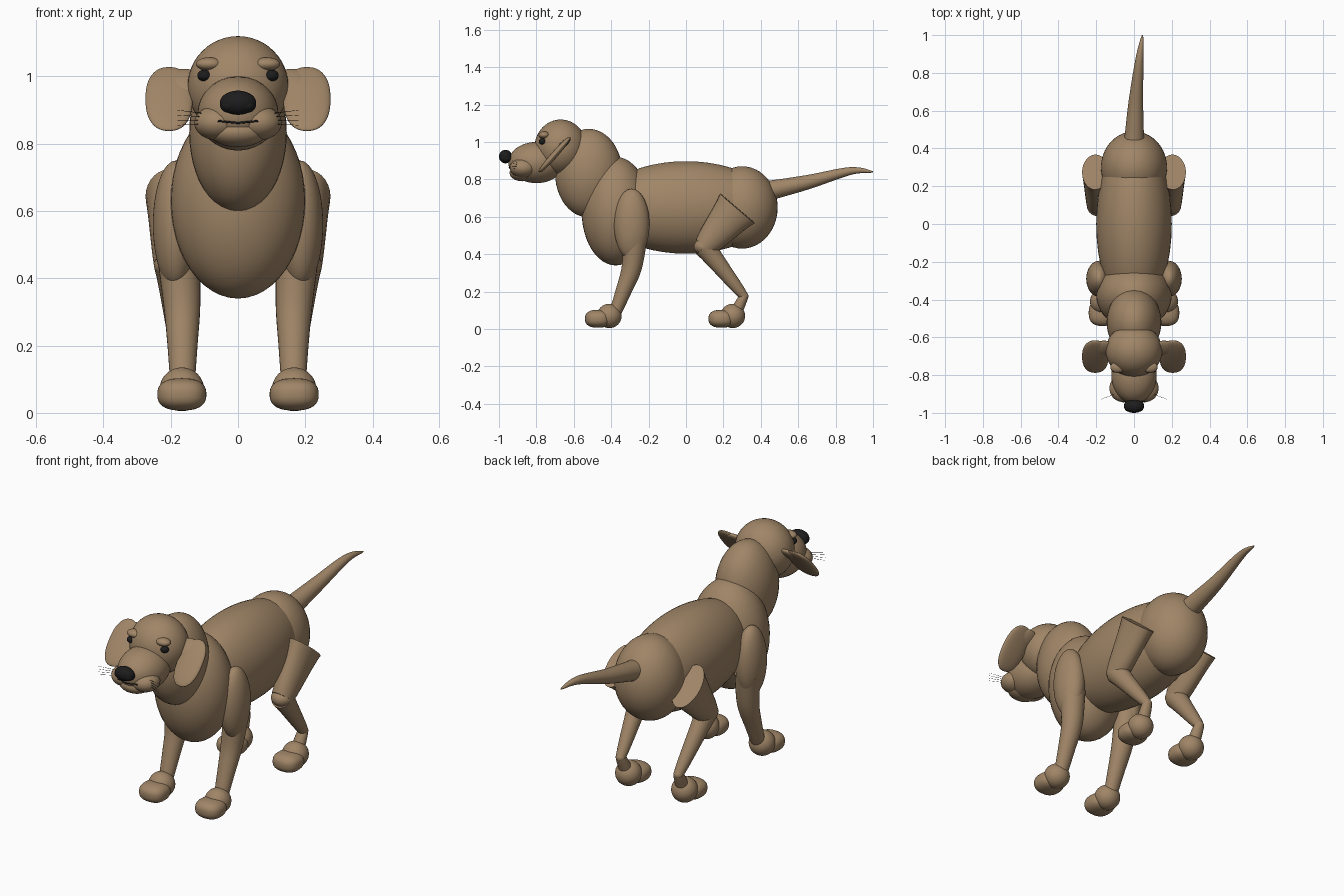
import bpy, bmesh, math
from mathutils import Vector

if "Cube" in bpy.data.objects:
    bpy.data.objects.remove(bpy.data.objects["Cube"])


def material(name, color):
    mat = bpy.data.materials.new(name)
    mat.use_nodes = True
    mat.diffuse_color = color
    bsdf = mat.node_tree.nodes["Principled BSDF"]
    bsdf.inputs["Base Color"].default_value = color
    bsdf.inputs["Roughness"].default_value = 0.8
    return mat


FUR = material("tan fur", (0.35, 0.235, 0.135, 1))
BLACK = material("black", (0.012, 0.012, 0.012, 1))


def finish(name, bm, mat, mirror):
    bmesh.ops.recalc_face_normals(bm, faces=bm.faces)
    mesh = bpy.data.meshes.new(name)
    bm.to_mesh(mesh)
    bm.free()
    mesh.materials.append(mat)
    part = bpy.data.objects.new(name, mesh)
    bpy.context.collection.objects.link(part)
    if mirror:
        part.modifiers.new("Mirror", "MIRROR")
    bpy.ops.object.select_all(action="DESELECT")
    part.select_set(True)
    bpy.context.view_layer.objects.active = part
    bpy.ops.object.shade_smooth_by_angle(angle=math.radians(50))


def ball(name, center, radii, mat=FUR, mirror=False, power=1, lean=0):
    """Ellipsoid; power below one makes it boxier, lean shears it along y."""
    bm = bmesh.new()
    bmesh.ops.create_uvsphere(bm, u_segments=40, v_segments=24, radius=1)
    for vert in bm.verts:
        offset = Vector(math.copysign(abs(c) ** power, c) * r
                        for c, r in zip(vert.co, radii))
        offset.y += lean * offset.z
        vert.co = Vector(center) + offset
    finish(name, bm, mat, mirror)


def smooth_path(points, steps=6):
    """Catmull-Rom curve through the points."""
    points = [Vector(p) for p in points]
    points = [points[0]] + points + [points[-1]]
    path = []
    for a, b, c, d in zip(points, points[1:], points[2:], points[3:]):
        for k in range(steps):
            t = k / steps
            path.append(b + (c - a) * t / 2 + (2 * a - 5 * b + 4 * c - d) * t * t / 2
                        + (3 * b - a - 3 * c + d) * t ** 3 / 2)
    return path + [points[-1]]


def tube(name, points, start, end, mat=FUR, mirror=False, sides=28):
    """Tapered limb along a path; start and end are (half width, half depth)."""
    path = smooth_path(points)
    last = len(path) - 1
    whole = (path[-1] - path[0]).normalized()
    side = Vector((0, 1, 0)) if abs(whole.x) > 0.8 else Vector((1, 0, 0))
    bm = bmesh.new()
    rings = []
    for i, point in enumerate(path):
        along = (path[min(i + 1, last)] - path[max(i - 1, 0)]).normalized()
        u = (side - along * side.dot(along)).normalized()
        v = along.cross(u)
        wide, deep = Vector(start).lerp(Vector(end), i / last)
        angles = [math.tau * k / sides for k in range(sides)]
        rings.append([bm.verts.new(point + u * wide * math.cos(a) + v * deep * math.sin(a))
                      for a in angles])
    for a, b in zip(rings, rings[1:]):
        for i in range(sides):
            bm.faces.new((a[i - 1], a[i], b[i], b[i - 1]))
    bm.faces.new(rings[0])
    bm.faces.new(rings[-1])
    finish(name, bm, mat, mirror)


# Torso and tail
ball("chest", (0, -0.375, 0.63), (0.2, 0.183, 0.29))
ball("barrel", (0, 0, 0.65), (0.2, 0.47, 0.247))
ball("rump", (0, 0.3, 0.65), (0.175, 0.19, 0.22))
tube("tail", [(0, 0.42, 0.735), (0.01, 0.65, 0.785), (0.03, 0.88, 0.845), (0.045, 1, 0.84)],
     start=(0.056, 0.056), end=(0.003, 0.003))

# Neck and head
ball("neck", (0, -0.52, 0.833), (0.145, 0.18, 0.237))
ball("head", (0, -0.67, 0.97), (0.15, 0.14, 0.15))
ball("brow", (0.085, -0.758, 1.037), (0.04, 0.03, 0.02), mirror=True)
ball("muzzle", (0, -0.8, 0.89), (0.12, 0.15, 0.11))
ball("jowl", (0.06, -0.87, 0.862), (0.07, 0.072, 0.052), mirror=True)
ball("chin", (0, -0.875, 0.835), (0.085, 0.068, 0.045))
ball("eye", (0.1, -0.767, 1.003), (0.021, 0.02, 0.017), BLACK, mirror=True)

# Mouth line laid onto the muzzle surface
bpy.context.view_layer.update()
graph = bpy.context.evaluated_depsgraph_get()
line = []
for i in range(-6, 7):
    start = Vector((i / 100, -2, 0.862 + abs(i) / 1000))
    hit, spot, *rest = bpy.context.scene.ray_cast(graph, start, Vector((0, 1, 0)))
    line.append(spot)
tube("mouth", line, (0.003, 0.003), (0.003, 0.003), BLACK, sides=8)

# Nose
ball("nose", (0, -0.965, 0.922), (0.054, 0.035, 0.036), BLACK)
ball("nostril_wing", (0.027, -0.963, 0.914), (0.026, 0.031, 0.022), BLACK, mirror=True)

# Whiskers fan out from each cheek
for i in range(4):
    root = Vector((0.1, -0.9, 0.86 + i / 100))
    tip = root + Vector((0.08, -0.03, (i - 1) / 200))
    tube(f"whisker_{i + 1}", [root, tip], (0.001, 0.001), (0.0005, 0.0005),
         BLACK, mirror=True, sides=5)

# Ears: flat flaps leaning forward as they hang
ball("ear", (0.205, -0.702, 0.933), (0.07, 0.023, 0.095), mirror=True, power=0.85, lean=0.85)
ball("ear_root", (0.16, -0.657, 0.985), (0.055, 0.023, 0.038), mirror=True, lean=0.85)

# Front legs
ball("shoulder", (0.185, -0.29, 0.56), (0.068, 0.095, 0.19), mirror=True)
tube("front_leg", [(0.18, -0.27, 0.5), (0.167, -0.29, 0.33), (0.165, -0.335, 0.2),
                   (0.165, -0.385, 0.07)],
     start=(0.066, 0.066), end=(0.034, 0.03), mirror=True)

# Hind legs: blunt-topped thigh, rounded knee, shin and hock
hip = Vector((0.205, 0.275, 0.645))
knee = Vector((0.195, 0.1, 0.44))
hock = Vector((0.172, 0.31, 0.175))
ankle = Vector((0.167, 0.26, 0.075))
tube("thigh", [hip, knee], (0.07, 0.122), (0.055, 0.06), mirror=True)
ball("knee", knee, (0.055, 0.058, 0.045), mirror=True)
tube("shin", [knee, hock], (0.055, 0.06), (0.025, 0.024), mirror=True)
ball("hock_joint", hock, (0.025, 0.024, 0.024), mirror=True)
tube("hock", [hock, ankle], (0.026, 0.024), (0.038, 0.036), mirror=True)

# Paws: round heel and boxier toes
for name, y in (("front", -0.41), ("hind", 0.25)):
    ball(name + "_heel", (0.167, y, 0.07), (0.066, 0.066, 0.065), mirror=True)
    ball(name + "_toes", (0.167, y - 0.06, 0.055), (0.073, 0.07, 0.048), mirror=True, power=0.8)
